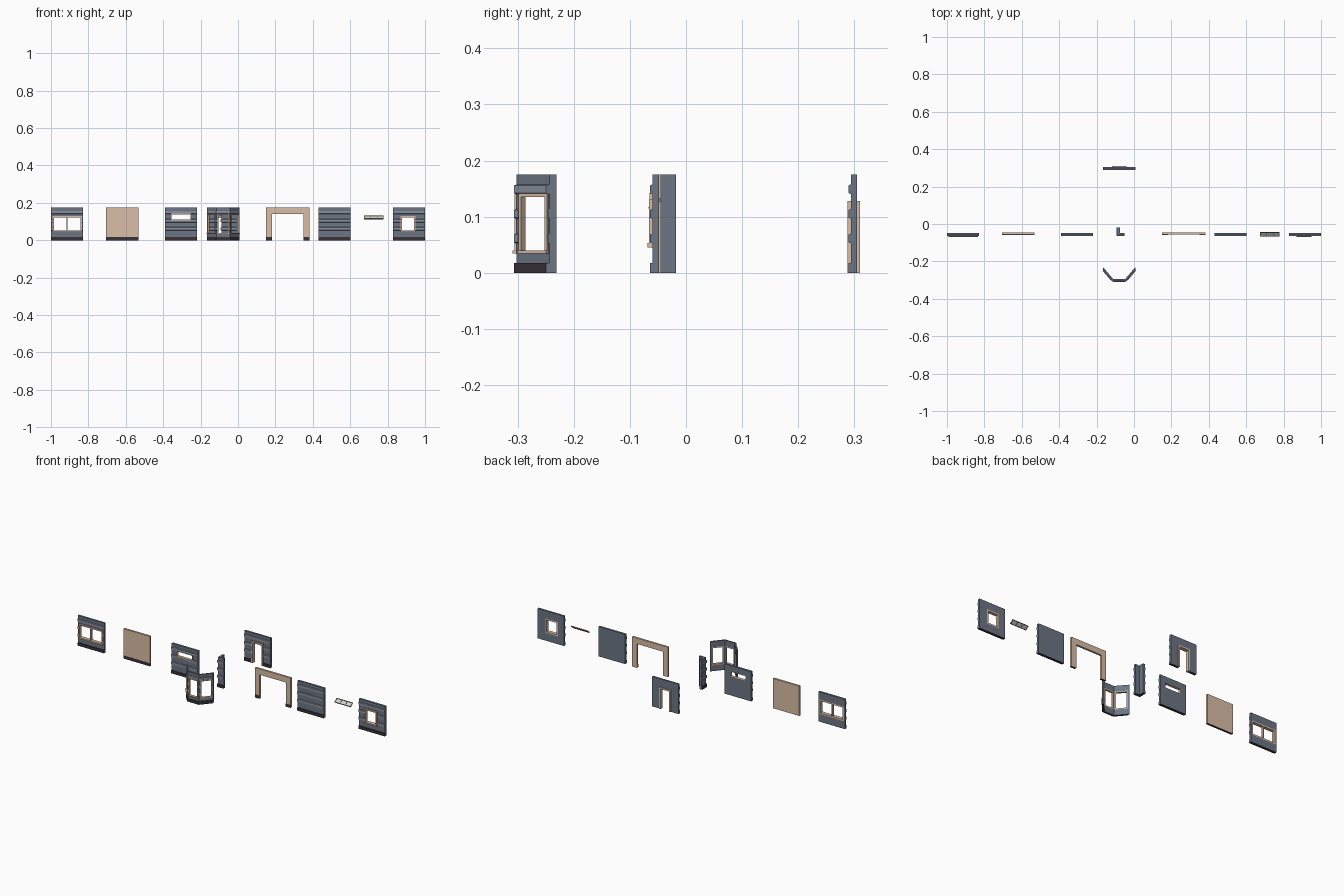
import bpy, bmesh
from mathutils import Vector

if "Cube" in bpy.data.objects:
    bpy.data.objects.remove(bpy.data.objects["Cube"])

H = 0.175      # wall height
T = 0.012      # wall thickness
BUMP = 0.0045  # siding relief


def material(name, rgb):
    m = bpy.data.materials.new(name)
    m.diffuse_color = (*rgb, 1)
    m.use_nodes = True
    m.node_tree.nodes["Principled BSDF"].inputs["Base Color"].default_value = m.diffuse_color
    return m


BLUE = material("siding_dark", (0.15, 0.18, 0.23))
GREY = material("siding_light", (0.25, 0.28, 0.34))
DARK = material("base_dark", (0.04, 0.032, 0.038))
BEIGE = material("trim_beige", (0.70, 0.51, 0.38))
BROWN = material("transom_wood", (0.30, 0.17, 0.11))
GLASS = material("glass", (0.55, 0.68, 0.66))


def mitres(pts):
    """Outward (right-hand) offset direction at every path point."""
    dirs = [(b - a).normalized() for a, b in zip(pts, pts[1:])]
    nor = [Vector((d.y, -d.x)) for d in dirs]
    out = [nor[0]]
    for a, b in zip(nor, nor[1:]):
        out.append((a + b) / (1 + a.dot(b)))
    return out + [nor[-1]]


def sweep(name, path, profile, mats, ids=None, end_cut=None):
    """Sweep a closed (offset, z) profile along a plan path."""
    pts = [Vector(p) for p in path]
    dirs = mitres(pts)
    if end_cut:
        dirs[0] = dirs[-1] = Vector(end_cut)
    bm = bmesh.new()
    rings = []
    for p, m in zip(pts, dirs):
        ring = []
        for d, z in profile:
            q = p + m * d
            ring.append(bm.verts.new((q.x, q.y, z)))
        rings.append(ring)
    n = len(profile)
    for r, s in zip(rings, rings[1:]):
        for i in range(n):
            j = (i + 1) % n
            f = bm.faces.new((r[i], r[j], s[j], s[i]))
            f.material_index = ids[i] if ids else 0
    bm.faces.new(rings[0])
    bm.faces.new(rings[-1])
    bmesh.ops.recalc_face_normals(bm, faces=bm.faces)
    me = bpy.data.meshes.new(name)
    bm.to_mesh(me)
    bm.free()
    for m in mats:
        me.materials.append(m)
    ob = bpy.data.objects.new(name, me)
    bpy.context.collection.objects.link(ob)
    return ob


def bar(name, a, b, d0, d1, z0, z1, mat=BEIGE):
    return sweep(name, [a, b], [(d0, z0), (d1, z0), (d1, z1), (d0, z1)], [mat])


def siding_wall(name, path, t=T, end_cut=None):
    prof, ids = [(-t, 0), (BUMP, 0), (BUMP, 0.0175), (0, 0.0175)], [2, 2, 2]
    for k in (1, 2, 3):
        z = k * 0.04375 + 0.0088
        prof += [(0, z), (BUMP, z + 0.002), (BUMP, z + 0.0155), (0, z + 0.0175)]
        ids += [0, 1, 1, 1]
    prof += [(0, H), (-t, H)]
    ids += [0, 0, 0]
    return sweep(name, path, prof, [BLUE, GREY, DARK], ids, end_cut)


def plain_wall(name, path):
    prof = [(-T, 0), (0.001, 0), (0.001, 0.0175), (0, 0.0175), (0, H), (-T, H)]
    return sweep(name, path, prof, [BEIGE, DARK], [1, 1, 0, 0, 0, 0])


def cut(wall, a, b, z0, z1):
    cutter = bar("cutter", a, b, -0.03, 0.03, z0, z1, wall.data.materials[0])
    cutter.hide_render = True
    mod = wall.modifiers.new("opening", "BOOLEAN")
    mod.operation, mod.solver, mod.object = "DIFFERENCE", "EXACT", cutter
    bpy.context.view_layer.objects.active = wall
    bpy.ops.object.modifier_apply(modifier=mod.name)
    bpy.data.objects.remove(cutter)


def opening(wall, name, a, b, z0, z1, fw, d0=-T, d1=0.006, sill=True, mullion=False):
    """Cut a hole between plan points a and b and line it with a frame."""
    a, b = Vector(a), Vector(b)
    cut(wall, a, b, z0 if sill else -0.01, z1)
    u = (b - a).normalized() * fw
    bot = z0 + fw if sill else z0
    bar(name + "_jamb_left", a, a + u, d0, d1, bot, z1 - fw)
    bar(name + "_jamb_right", b - u, b, d0, d1, bot, z1 - fw)
    bar(name + "_head", a, b, d0, d1, z1 - fw, z1)
    if sill:
        bar(name + "_sill", a, b, d0, d1 + (0.003 if fw > 0.004 else 0), z0, z0 + fw)
    if mullion:
        c = (a + b) / 2
        bar(name + "_mullion", c - u * 0.35, c + u * 0.35, d0 + 0.002, d1 - 0.002, bot, z1 - fw)


Y = -0.06  # front line of the main row

# double window wall
w = siding_wall("double_window_wall", [(-1, Y), (-0.828, Y)])
opening(w, "double_window", (-0.993, Y), (-0.835, Y), 0.045, 0.131, 0.008, mullion=True)

# plain interior wall
plain_wall("plain_wall", [(-0.705, Y + 0.003), (-0.533, Y + 0.003)])

# slit window wall
w = siding_wall("slit_window_wall", [(-0.39, Y), (-0.218, Y)])
opening(w, "slit_window", (-0.358, Y), (-0.251, Y), 0.107, 0.142, 0.003, d1=0.005)

# outside corner
siding_wall("corner_wall", [(-0.088, -0.018), (-0.088, Y), (-0.05, Y)])

# wide gateway frame
w = plain_wall("gateway_frame", [(0.15, Y + 0.003), (0.382, Y + 0.003)])
cut(w, (0.181, Y), (0.351, Y), -0.01, 0.141)

# blank siding wall
siding_wall("blank_wall", [(0.43, Y), (0.602, Y)])

# small window wall
w = siding_wall("small_window_wall", [(0.828, Y), (1, Y)])
opening(w, "small_window", (0.868, Y), (0.949, Y), 0.045, 0.131, 0.008)

# door wall at the back
w = siding_wall("door_wall", [(-0.165, 0.294), (0.007, 0.294)], t=0.011)
opening(w, "door", (-0.117, 0.294), (-0.041, 0.294), 0, 0.128, 0.009,
        d0=-0.016, d1=0.006, sill=False)

# bay window
bay = [Vector(p) for p in ((-0.165, -0.243), (-0.115, -0.302), (-0.043, -0.302), (0.007, -0.243))]
w = siding_wall("bay_wall", bay, t=0.008, end_cut=(0, -1.5))
for side, a, b, u0, u1 in (("left", bay[0], bay[1], 0.03, 0.9),
                           ("front", bay[1], bay[2], 0.07, 0.93),
                           ("right", bay[2], bay[3], 0.1, 0.97)):
    opening(w, "bay_window_" + side, a.lerp(b, u0), a.lerp(b, u1), 0.034, 0.141, 0.006,
            d0=-0.008, d1=0.004)


# tilted transom sash for the slit window
def tilted(name, x0, x1, v0, v1, t0, t1, mat):
    along, up = Vector((-0.021, -0.017)), Vector((-0.0035, 0.0045))
    top = Vector((-0.043, 0.129))
    prof = []
    for v, t in ((v0, t0), (v1, t0), (v1, t1), (v0, t1)):
        p = top + along * v + up * t
        prof.append((-p.x, p.y))
    sweep(name, [(x0, 0), (x1, 0)], prof, [mat])


X0, X1 = 0.674, 0.779
tilted("transom_rail_top", X0, X1, 0, 0.14, 0, 1, BROWN)
tilted("transom_rail_bottom", X0, X1, 0.86, 1, 0, 1, BROWN)
for i in range(4):
    x = X0 + i * (X1 - X0 - 0.003) / 3
    tilted("transom_stile_%d" % i, x, x + 0.003, 0.14, 0.86, 0, 1, BROWN)
tilted("transom_glass", X0 + 0.003, X1 - 0.003, 0.14, 0.86, 0.35, 0.65, GLASS)
